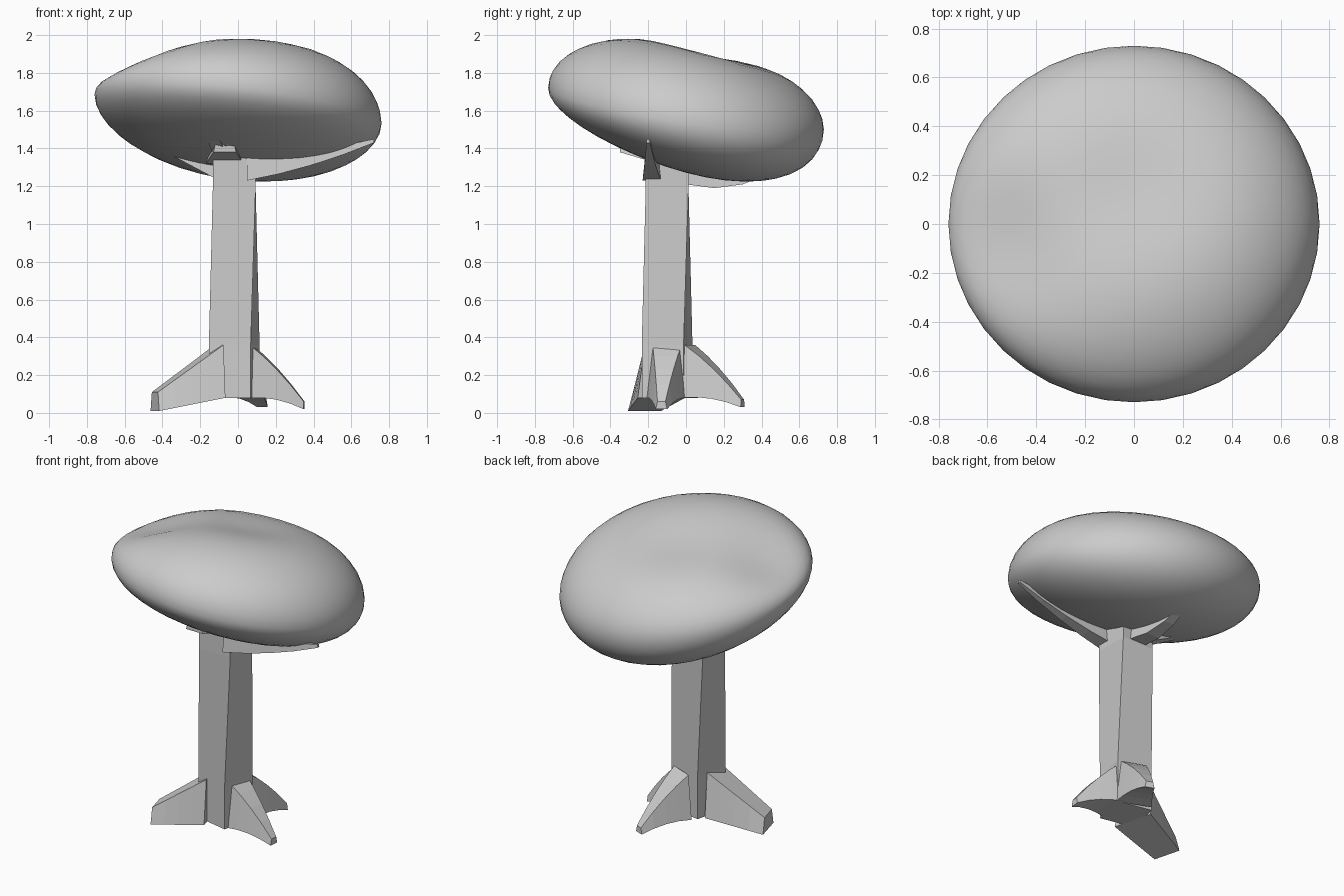
import bpy, bmesh
from math import cos, sin, exp, radians
from mathutils import Vector

cube = bpy.data.objects.get("Cube")
if cube:
    bpy.data.objects.remove(cube, do_unlink=True)

colour = (0.6, 0.6, 0.6, 1)
grey = bpy.data.materials.new("plain grey")
grey.use_nodes = True
grey.diffuse_color = colour
grey.node_tree.nodes["Principled BSDF"].inputs["Base Color"].default_value = colour


def finish(bm, name):
    bmesh.ops.recalc_face_normals(bm, faces=bm.faces)
    mesh = bpy.data.meshes.new(name)
    bm.to_mesh(mesh)
    bm.free()
    mesh.materials.append(grey)
    obj = bpy.data.objects.new(name, mesh)
    bpy.context.collection.objects.link(obj)
    return obj


def loft(name, sections):
    """Skin a row of four-cornered sections and cap both ends."""
    bm = bmesh.new()
    rings = [[bm.verts.new(point) for point in section] for section in sections]
    for lower, upper in zip(rings, rings[1:]):
        for i in range(4):
            bm.faces.new((lower[i - 1], lower[i], upper[i], upper[i - 1]))
    bm.faces.new(rings[0])
    bm.faces.new(rings[-1])
    return finish(bm, name)


def mix(a, b, t):
    return a + (b - a) * t


def limb(name, start, tip, depth, width, end_depth=0.01, end_width=0.01, sag=0.0):
    """Wedge-topped limb that tapers from start to tip and hangs by sag at its middle."""
    start, tip = Vector(start), Vector(tip)
    along = tip - start
    across = Vector((-along.y, along.x, 0)).normalized()
    up = Vector((0, 0, 1))
    steps = 4
    sections = []
    for step in range(steps + 1):
        t = step / steps
        centre = mix(start, tip, t) - up * sag * 4 * t * (1 - t)
        side = across * mix(width, end_width, t)
        rise = up * mix(depth, end_depth, t)
        sections.append([centre - side - rise, centre + side - rise,
                         centre + side * 0.7 + rise, centre - side * 0.7 + rise])
    return loft(name, sections)


# Four-sided trunk, twisting a little as it rises
axis = Vector((-0.02, -0.1, 0))


def trunk_section(z, twist):
    corners = [radians(45 + 90 * i - twist) for i in range(4)]
    return [axis + Vector((0.16 * cos(a), 0.16 * sin(a), z)) for a in corners]


loft("trunk", [trunk_section(0.08, 12), trunk_section(0.36, 12),
               trunk_section(1.2, 0), trunk_section(1.4, 0)])

# Roots
limb("left_root", (0.07, -0.1, 0.22), (0.35, -0.13, 0.04), depth=0.14, width=0.11,
     end_depth=0.02, end_width=0.03, sag=-0.02)
limb("back_root", (0.02, 0.02, 0.22), (0.13, 0.3, 0.05), depth=0.14, width=0.11,
     end_depth=0.02, end_width=0.03, sag=-0.02)
limb("front_right_root", (-0.1, -0.13, 0.22), (-0.44, -0.22, 0.06), depth=0.14, width=0.13,
     end_depth=0.05, end_width=0.09)

# Branches reaching up under the crown
limb("left_branch", (0.05, -0.18, 1.3), (0.72, -0.2, 1.44), depth=0.07, width=0.05, sag=0.02)
limb("right_branch", (-0.1, 0, 1.3), (-0.55, 0, 1.48), depth=0.07, width=0.05)
limb("back_branch", (-0.02, 0, 1.28), (-0.02, 0.6, 1.38), depth=0.07, width=0.06, sag=0.08)
limb("front_branch", (-0.07, -0.15, 1.37), (-0.07, -0.35, 1.42), depth=0.05, width=0.1,
     end_depth=0.04, end_width=0.06)
limb("front_branch_long_fork", (-0.1, -0.3, 1.42), (-0.23, -0.65, 1.67), depth=0.04, width=0.04)
limb("front_branch_short_fork", (-0.05, -0.3, 1.42), (0.01, -0.52, 1.56), depth=0.04, width=0.04)


# Tilted, lumpy crown
def dent(x, y, centre_x, centre_y):
    return exp(-((x - centre_x) ** 2 + (y - centre_y) ** 2) / 0.1)


bm = bmesh.new()
bmesh.ops.create_icosphere(bm, subdivisions=4, radius=1)
for vert in bm.verts:
    x, y, height = 0.76 * vert.co.x, 0.73 * vert.co.y, vert.co.z
    rim = 1.61 - 0.1 * x - 0.15 * y
    if height > 0:
        swell = 0.37 + 0.08 * x - 0.07 * dent(x, y, 0, 0.15) - 0.13 * dent(x, y, -0.6, -0.1)
    else:
        swell = 0.33 + 0.12 * y
    vert.co = (x, y, min(rim + swell * height, 2))
crown = finish(bm, "crown")
bpy.ops.object.select_all(action='DESELECT')
crown.select_set(True)
bpy.context.view_layer.objects.active = crown
bpy.ops.object.shade_smooth_by_angle(angle=radians(60))
